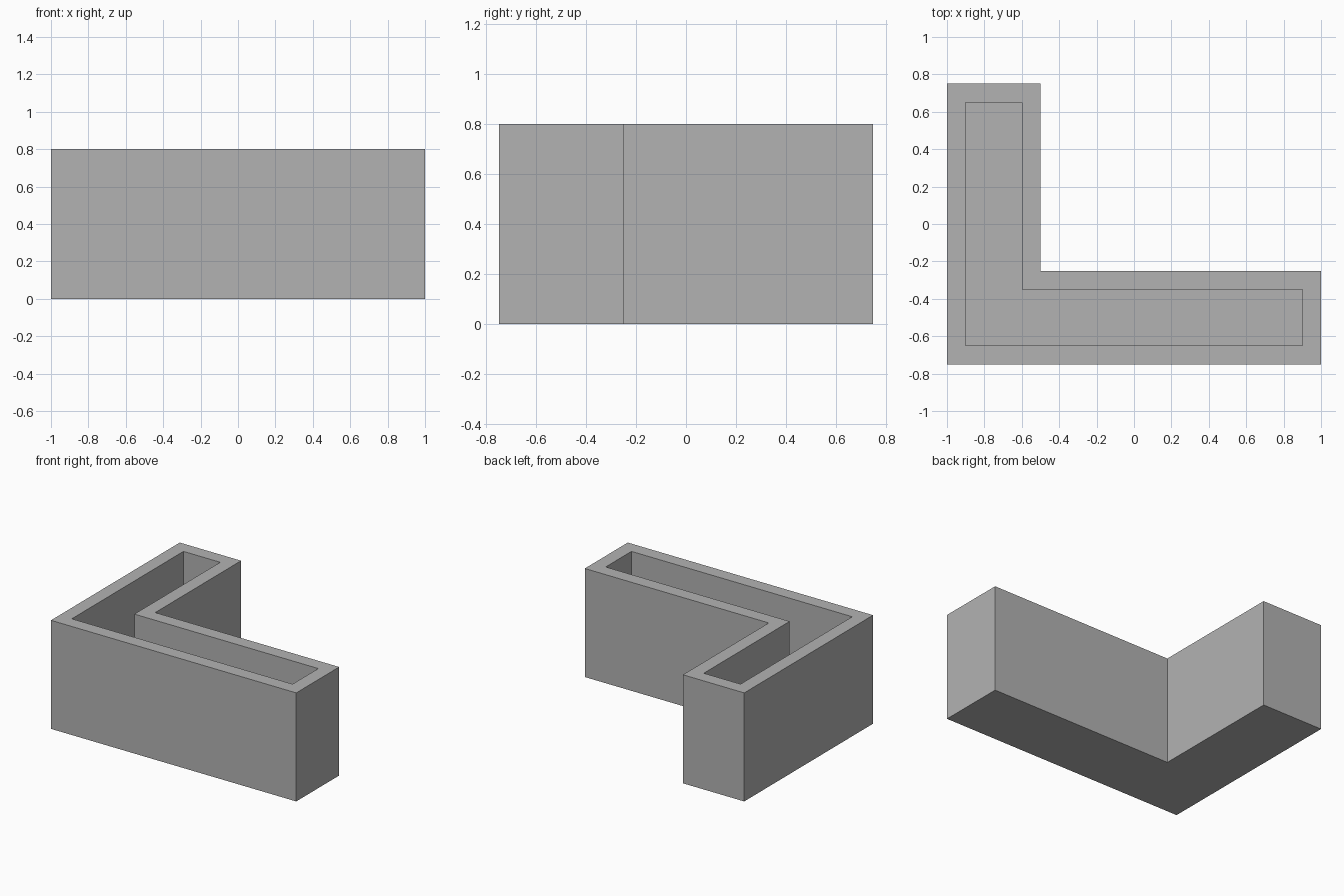
import bpy
import bmesh

cube = bpy.data.objects.get("Cube")
if cube:
    bpy.data.objects.remove(cube, do_unlink=True)

HEIGHT = 0.8
WALL = 0.1
FLOOR = 0.1


def make_material(name, colour):
    mat = bpy.data.materials.new(name)
    mat.use_nodes = True
    mat.diffuse_color = colour
    mat.node_tree.nodes["Principled BSDF"].inputs["Base Color"].default_value = colour
    return mat


def l_profile(m):
    """L-shaped outline, counter-clockwise from above, moved inward by m."""
    left, right, front, back = -1 + m, 1 - m, -0.75 + m, 0.75 - m
    inner_x, inner_y = -0.5 - m, -0.25 - m
    return [(left, front), (right, front), (right, inner_y),
            (inner_x, inner_y), (inner_x, back), (left, back)]


# L-shaped trough: outer wall, rim, inner wall and floor as successive loops
bm = bmesh.new()
steps = [(0, 0), (0, HEIGHT), (WALL, HEIGHT), (WALL, FLOOR)]
loops = [[bm.verts.new((x, y, z)) for x, y in l_profile(m)] for m, z in steps]
for a, b in zip(loops, loops[1:]):
    for i in range(len(a)):
        j = (i + 1) % len(a)
        bm.faces.new((a[i], a[j], b[j], b[i]))
bm.faces.new(reversed(loops[0]))   # underside
bm.faces.new(loops[-1])            # trough floor

mesh = bpy.data.meshes.new("corner_planter")
bm.to_mesh(mesh)
bm.free()
mesh.materials.append(make_material("plain grey", (0.45, 0.45, 0.45, 1)))
planter = bpy.data.objects.new("corner_planter", mesh)
bpy.context.collection.objects.link(planter)
